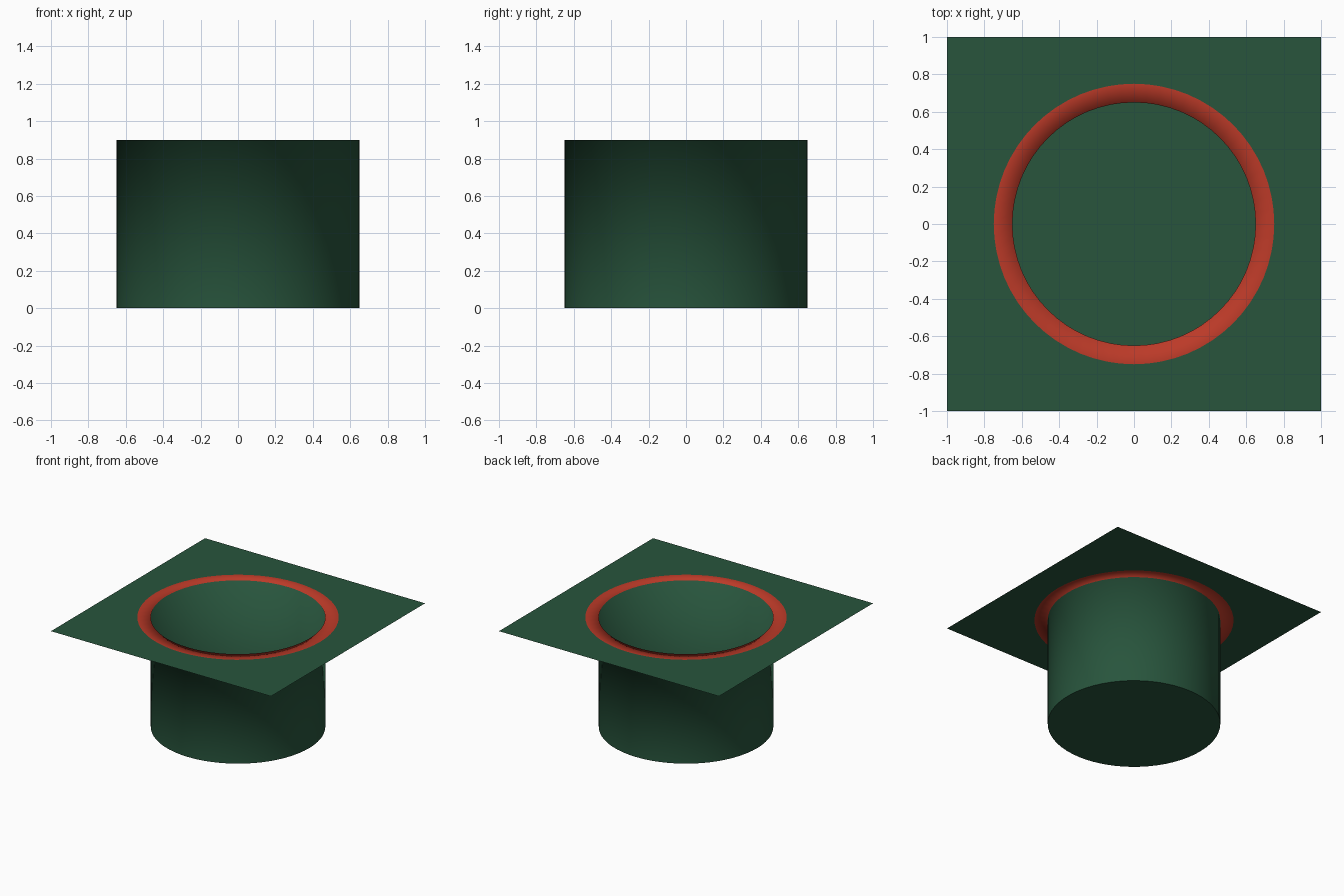
import bpy
import bmesh
import math

if "Cube" in bpy.data.objects:
    bpy.data.objects.remove(bpy.data.objects["Cube"])

SEGS = 64
R_CUP, R_TRIM, HEIGHT = 0.65, 0.75, 0.9


def material(name, rgb):
    m = bpy.data.materials.new(name)
    m.diffuse_color = (*rgb, 1.0)
    m.use_nodes = True
    m.node_tree.nodes["Principled BSDF"].inputs["Base Color"].default_value = m.diffuse_color
    return m


green = material("dark green", (0.021, 0.090, 0.046))
red = material("brick red", (0.50, 0.042, 0.021))

bm = bmesh.new()
angles = [2 * math.pi * i / SEGS for i in range(SEGS)]


def ring(radius, z):
    return [bm.verts.new((radius * math.cos(a), radius * math.sin(a), z)) for a in angles]


def square(half, z):
    # same angles pushed out to the sides of a square
    verts = []
    for a in angles:
        c, s = math.cos(a), math.sin(a)
        k = half / max(abs(c), abs(s))
        verts.append(bm.verts.new((k * c, k * s, z)))
    return verts


def bridge(inner, outer, slot):
    for i in range(SEGS):
        j = (i + 1) % SEGS
        f = bm.faces.new((inner[i], outer[i], outer[j], inner[j]))
        f.material_index = slot
        f.smooth = True


# one open sheet: floor, wall, red trim, square flange
base = ring(R_CUP, 0)
rim = ring(R_CUP, HEIGHT)
trim = ring(R_TRIM, HEIGHT)
edge = square(1.0, HEIGHT)
bm.faces.new(base)
bridge(base, rim, 0)
bridge(rim, trim, 1)
bridge(trim, edge, 0)

# crisp edge around the floor; the rim stays softly shaded
for e in bm.edges:
    if all(v.co.z < 0.01 for v in e.verts):
        e.smooth = False

mesh = bpy.data.meshes.new("flanged_cup")
bm.to_mesh(mesh)
bm.free()
mesh.materials.append(green)
mesh.materials.append(red)
obj = bpy.data.objects.new("flanged_cup", mesh)
bpy.context.collection.objects.link(obj)
